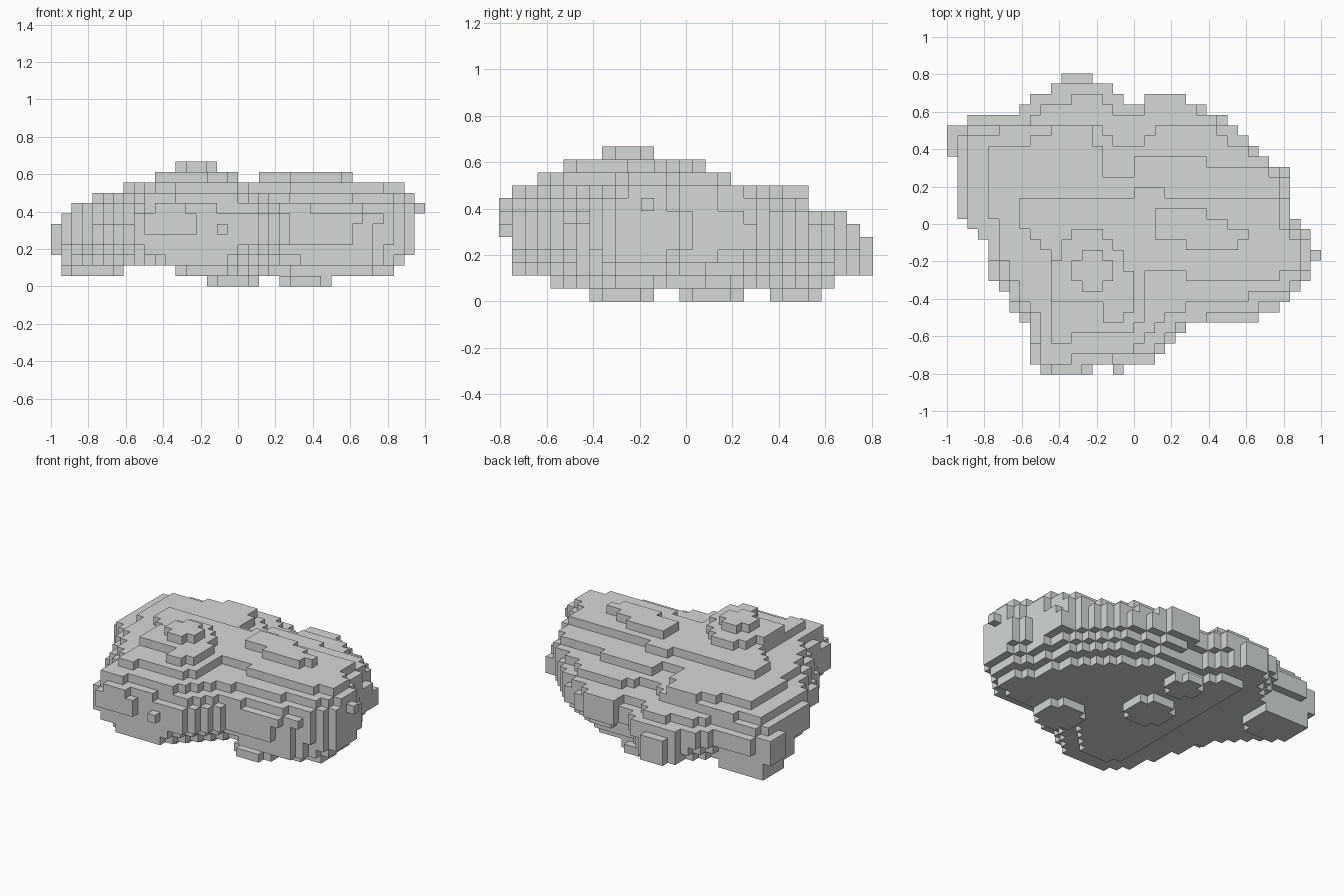
import bpy
import bmesh
from mathutils import Vector

default = bpy.data.objects.get("Cube")
if default:
    bpy.data.objects.remove(default, do_unlink=True)

COLUMNS, ROWS = 36, 29
BLOCK = 2 / COLUMNS


def inside(x, y, outline):
    """Even-odd test of a point against a closed outline."""
    hit = False
    for (ax, ay), (bx, by) in zip(outline, outline[1:] + outline[:1]):
        if (ay > y) != (by > y) and x < (bx - ax) * (y - ay) / (by - ay) + ax:
            hit = not hit
    return hit


def fill(level, outline, first_row=0, last_row=ROWS):
    """Fill one level of blocks within an outline given in block units."""
    for i in range(COLUMNS):
        for j in range(first_row, last_row):
            if inside(i + 0.5, j + 0.5, outline):
                blocks.add((i, j, level))


def patch(level, left, front, right, back):
    """Fill a rectangle of blocks with its corners nibbled off."""
    for i in range(left, right):
        for j in range(front, back):
            corner = i in (left, right - 1) and j in (front, back - 1)
            if not corner:
                blocks.add((i, j, level))


blocks = set()

# Widest outline of the boulder, clockwise from the back tip
girth = [(11, 29), (14, 29), (14, 28), (16, 28), (16, 27), (17, 27), (17, 26),
         (19, 26), (19, 27), (23, 27), (23, 26), (25, 26), (25, 25), (27, 25),
         (29, 23), (32, 20), (33, 20), (33, 15), (35, 14), (35, 9), (33, 7),
         (30, 6), (29, 5), (24, 5), (20, 1), (17, 1), (17, 0), (16, 0),
         (16, 1), (14, 1), (14, 0), (9, 0), (9, 1), (8, 1), (8, 5), (7, 5),
         (5, 9), (4, 10), (4, 13), (2, 15), (1, 15), (1, 21), (0, 21), (0, 24),
         (2, 24), (2, 25), (7, 25), (9, 27), (10, 27), (10, 28), (11, 28)]

# Underside: feet, belly and low back corner
patch(0, 22, 7, 27, 12)
patch(0, 15, 14, 20, 19)
patch(0, 16, 21, 20, 25)
fill(1, [(1, 20), (1, 24), (7, 24), (7, 20), (5, 19), (3, 19)])
fill(1, [(12, 7), (12, 26), (15, 26), (17, 24), (22, 24), (27, 21), (30, 18),
         (31, 14), (33, 12), (33, 9), (30, 8), (25, 8), (22, 9), (19, 6),
         (17, 4), (13, 4)])
fill(2, [(1, 19), (1, 24), (7, 24), (9, 25), (11, 29), (14, 29), (17, 25),
         (22, 25), (26, 23), (31, 19), (32, 14), (34, 13), (34, 9), (30, 6),
         (26, 6), (23, 7), (20, 4), (16, 1), (11, 1), (9, 4), (8, 8),
         (6, 13), (3, 17)])
fill(3, [(2, 16), (1, 21), (0, 21), (0, 24), (7, 24), (9, 26), (11, 29),
         (14, 29), (17, 25), (19, 25), (22, 26), (26, 24), (29, 22), (32, 19),
         (33, 15), (35, 13), (35, 9), (33, 8), (30, 6), (23, 6), (20, 3),
         (17, 1), (10, 1), (9, 2), (9, 5), (6, 9), (5, 13)])

# Steep middle bands
fill(4, girth, first_row=1)
fill(5, girth, last_row=ROWS - 1)
fill(6, [(1, 15), (1, 23), (3, 24), (7, 24), (10, 26), (14, 27), (17, 25),
         (19, 25), (19, 27), (23, 27), (25, 25), (29, 23), (33, 19), (33, 15),
         (35, 14), (35, 9), (33, 7), (29, 5), (24, 5), (20, 1), (14, 1),
         (14, 0), (9, 0), (9, 1), (8, 1), (8, 5), (5, 10), (4, 13)])
fill(7, [(2, 15), (2, 22), (3, 23), (8, 24), (15, 24), (17, 22), (19, 22),
         (20, 24), (25, 24), (28, 22), (32, 20), (33, 15), (34, 14), (35, 12),
         (36, 12), (36, 11), (35, 11), (35, 9), (32, 7), (28, 6), (23, 5),
         (19, 2), (14, 1), (13, 0), (10, 0), (9, 2), (8, 5), (5, 10), (4, 13)])

# Sloping crown, stepping up to the front
fill(8, [(4, 18), (4, 22), (8, 22), (9, 23), (12, 24), (14, 24), (15, 21),
         (15, 19), (18, 19), (18, 20), (19, 21), (25, 21), (26, 20), (30, 20),
         (32, 19), (33, 15), (35, 12), (35, 10), (33, 8), (26, 7), (21, 6),
         (19, 3), (17, 2), (12, 2), (12, 1), (9, 1), (9, 5), (6, 10), (5, 13)])
fill(9, [(7, 15), (7, 17), (18, 17), (18, 18), (21, 18), (21, 17), (32, 17),
         (32, 14), (34, 13), (34, 10), (31, 9), (24, 9), (23, 10), (19, 10),
         (19, 5), (18, 4), (12, 4), (12, 3), (10, 3), (10, 12), (8, 14)])

# Two humps on the crown and the peak
fill(10, [(10, 7), (10, 10), (11, 12), (12, 14), (15, 14), (17, 12), (17, 10),
          (18, 10), (18, 7), (17, 5), (15, 5), (15, 7)])
fill(10, [(20, 13), (20, 15), (21, 16), (25, 16), (26, 15), (29, 14),
          (29, 13), (28, 12), (24, 12), (23, 13)])
patch(11, 12, 8, 16, 12)

# Build only the exposed sides of the blocks
mesh = bmesh.new()
for cell in sorted(blocks):
    centre = Vector(cell) + Vector((0.5, 0.5, 0.5))
    for axis in range(3):
        for sign in (-1, 1):
            neighbour = list(cell)
            neighbour[axis] += sign
            if tuple(neighbour) in blocks:
                continue
            out, side, rise = Vector(), Vector(), Vector()
            out[axis] = sign / 2
            side[(axis + 1) % 3] = 0.5
            rise[(axis + 2) % 3] = sign / 2
            corners = []
            for a, b in ((-1, -1), (1, -1), (1, 1), (-1, 1)):
                point = centre + out + side * a + rise * b
                point -= Vector((COLUMNS / 2, ROWS / 2, 0))
                corners.append(mesh.verts.new(point * BLOCK))
            mesh.faces.new(corners)
bmesh.ops.remove_doubles(mesh, verts=mesh.verts[:], dist=BLOCK / 100)

# Plain grey stone
stone = bpy.data.materials.new("grey stone")
stone.use_nodes = True
colour = (0.66, 0.69, 0.685, 1)
stone.diffuse_color = colour
shader = next(n for n in stone.node_tree.nodes if n.type == "BSDF_PRINCIPLED")
shader.inputs["Base Color"].default_value = colour
shader.inputs["Roughness"].default_value = 0.9

data = bpy.data.meshes.new("boulder")
mesh.to_mesh(data)
mesh.free()
data.materials.append(stone)
boulder = bpy.data.objects.new("boulder", data)
bpy.context.collection.objects.link(boulder)
